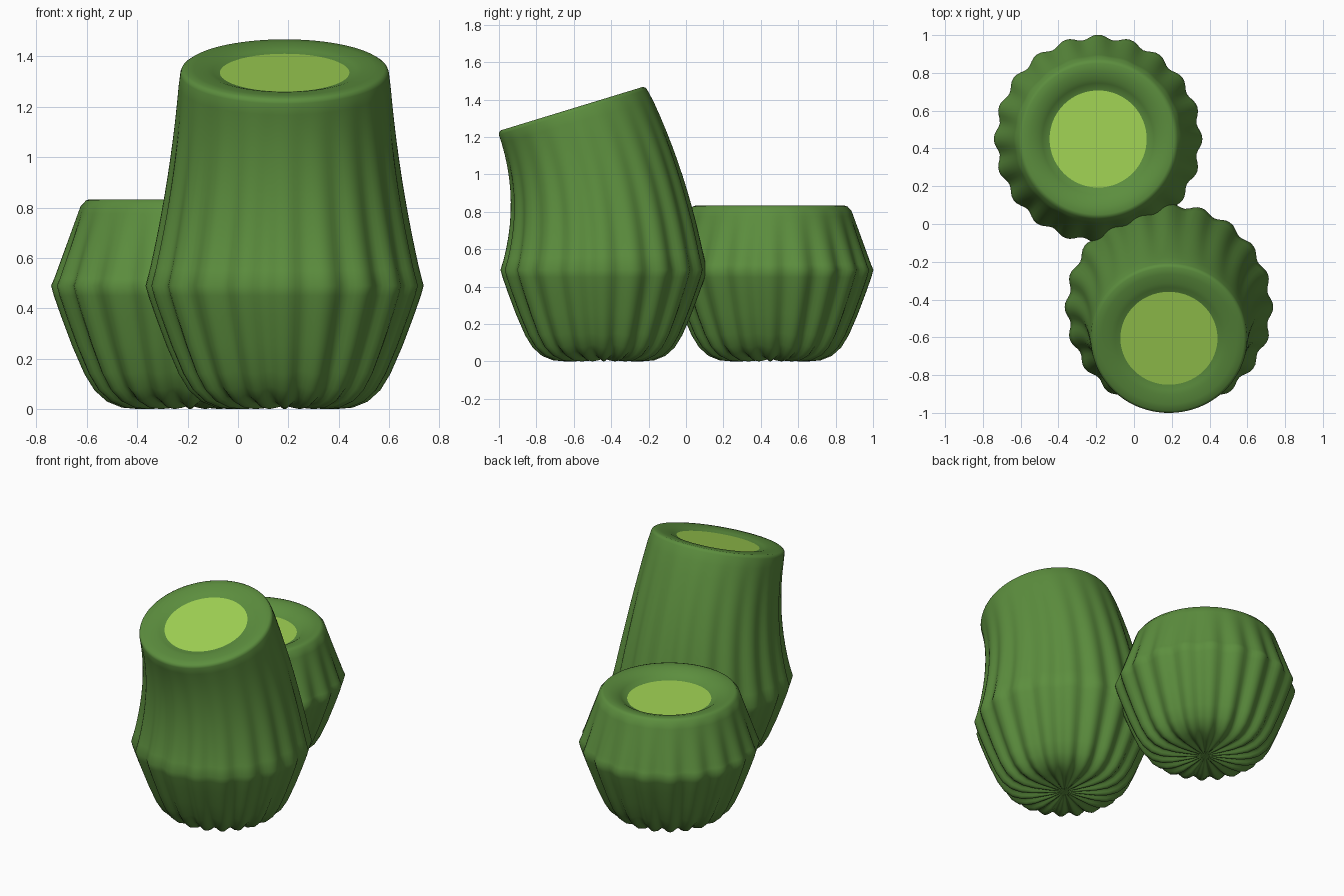
import bpy, math
from mathutils import Vector

if "Cube" in bpy.data.objects:
    bpy.data.objects.remove(bpy.data.objects["Cube"])

RIBS, SEG, DEPTH = 20, 160, 0.025


def material(name, color):
    m = bpy.data.materials.new(name)
    m.diffuse_color = (*color, 1)
    m.use_nodes = True
    m.node_tree.nodes["Principled BSDF"].inputs["Base Color"].default_value = m.diffuse_color
    return m


GREEN = material("dark_green", (0.107, 0.27, 0.048))
LIME = material("light_green", (0.36, 0.66, 0.09))


def make_object(name, verts, faces, mat):
    me = bpy.data.meshes.new(name)
    me.from_pydata(verts, [], faces)
    me.materials.append(mat)
    for p in me.polygons:
        p.use_smooth = True
    me.update()
    ob = bpy.data.objects.new(name, me)
    bpy.context.collection.objects.link(ob)
    return ob


# Rounded bowl shared by both stems: (radius, height) of the rib crests
BOWL = [(0.03, 0.012), (0.1, 0.006), (0.2, 0.0), (0.27, 0.006), (0.33, 0.03),
        (0.38, 0.075), (0.42, 0.14), (0.468, 0.25), (0.513, 0.37), (0.541, 0.45),
        (0.552, 0.49)]


def stem(name, cx, cy, top, rim_r, curve, lean, shift, rim):
    base = BOWL[-1][1]

    def point(h, off, r, a):
        # point on a ring of the leaning spine
        t = max(0.0, (h - base) / (top - base))
        tilt = math.radians(lean) * t
        c = Vector((cx, cy + shift * t ** 2.2, h))
        axis = Vector((0, -math.sin(tilt), math.cos(tilt)))
        side = Vector((0, math.cos(tilt), math.sin(tilt)))
        return c + axis * off + Vector((1, 0, 0)) * r * math.cos(a) + side * r * math.sin(a)

    # rings: radius, spine height, axial offset, rib depth, inward normal
    rings = []
    for i, (r, h) in enumerate(BOWL):
        p, q = BOWL[max(0, i - 1)], BOWL[min(len(BOWL) - 1, i + 1)]
        n = Vector((q[1] - p[1], p[0] - q[0])).normalized()
        if i > 7:
            n = Vector((1, 0))
        rings.append((r, h, 0, min(DEPTH, r * 0.11), n))
    for t in [k / 12 for k in range(1, 12)]:
        rings.append((0.55 + (rim_r - 0.55) * t - curve * t * (1 - t),
                      base + (top - base) * t, 0, DEPTH * (1 - t), Vector((1, 0))))
    for r, off in rim:
        rings.append((r, top, off, 0, Vector((1, 0))))

    verts, faces = [], []
    for r, h, off, amp, n in rings:
        for k in range(SEG):
            a = 2 * math.pi * k / SEG
            d = amp * ((1 - math.cos(RIBS * a)) / 2) ** 1.2
            verts.append(point(h, off - n.y * d, max(r - n.x * d, 0.005), a))
    for i in range(len(rings) - 1):
        for k in range(SEG):
            k2 = (k + 1) % SEG
            faces.append((i * SEG + k, i * SEG + k2, (i + 1) * SEG + k2, (i + 1) * SEG + k))
    faces.append(tuple(reversed(range(SEG))))
    make_object(name + "_stem", verts, faces, GREEN)

    # flat light disc set into the rim
    r, off = rim[-1]
    disc = [point(top, off, r, 2 * math.pi * k / SEG) for k in range(SEG)]
    make_object(name + "_disc", disc, [tuple(range(SEG))], LIME)


# Short upright stem with a deeper hollow
stem("short", -0.19, 0.45, 0.833, 0.425, 0, 0, 0,
     [(0.422, -0.015), (0.415, -0.005), (0.40, 0), (0.36, -0.004), (0.315, -0.018),
      (0.295, -0.032), (0.275, -0.046), (0.257, -0.052)])

# Tall stem leaning forward
stem("tall", 0.185, -0.44, 1.352, 0.415, 0.07, 17, -0.17,
     [(0.414, -0.02), (0.409, -0.008), (0.397, 0), (0.36, 0), (0.31, -0.002),
      (0.285, -0.009), (0.27, -0.014), (0.257, -0.017)])
